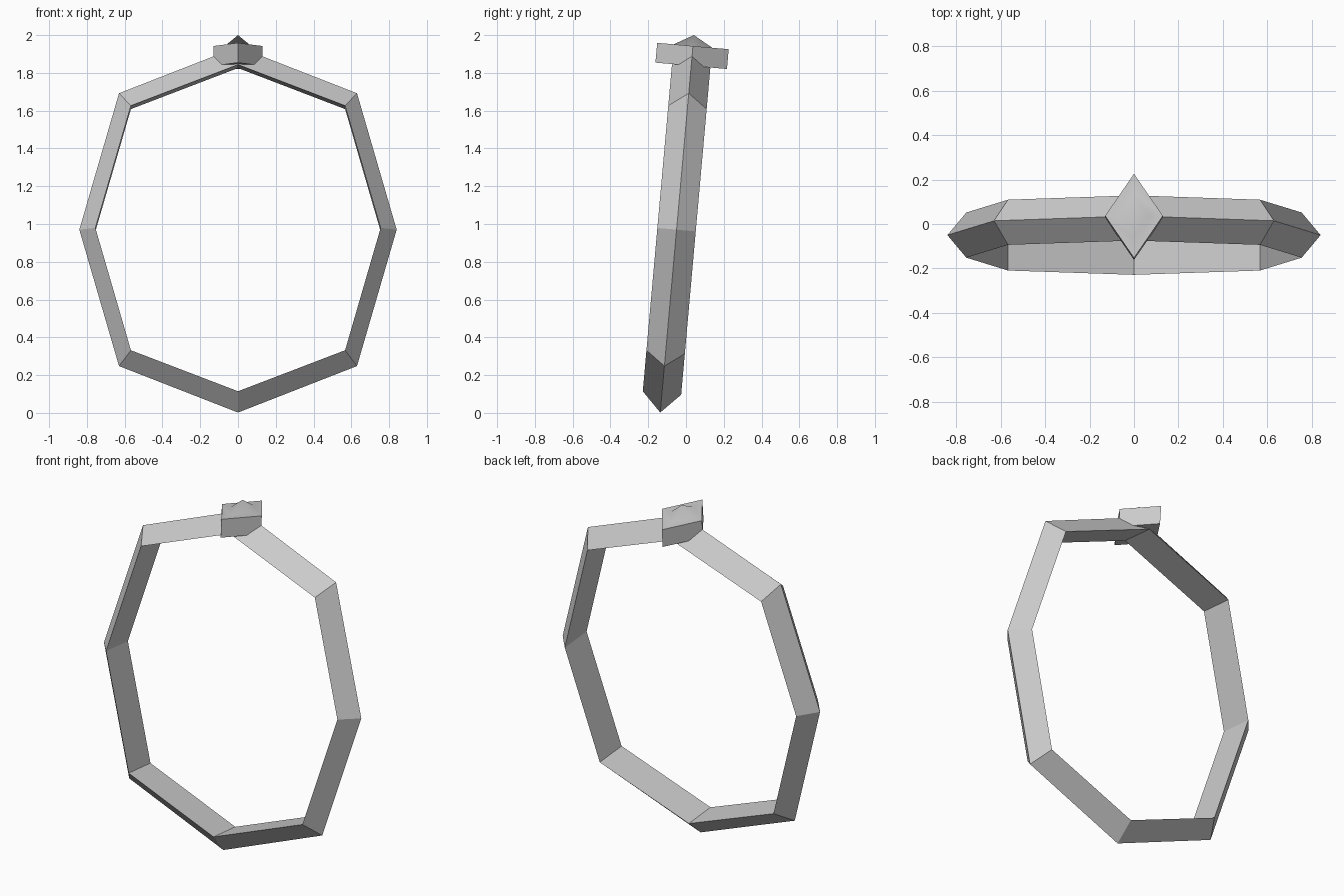
import bpy, bmesh
from math import radians
from mathutils import Matrix

cube = bpy.data.objects.get("Cube")
if cube:
    bpy.data.objects.remove(cube, do_unlink=True)

metal = bpy.data.materials.new("grey_metal")
metal.use_nodes = True
GREY = (0.6, 0.6, 0.6, 1)
metal.diffuse_color = GREY
metal.node_tree.nodes["Principled BSDF"].inputs["Base Color"].default_value = GREY

# Both parts share one backward lean around the ring centre
LEAN = Matrix.Translation((0, -0.05, 0.97)) @ Matrix.Rotation(radians(-5.1), 4, 'X')


def finish(bm, name):
    bmesh.ops.recalc_face_normals(bm, faces=bm.faces)
    bm.transform(LEAN)
    mesh = bpy.data.meshes.new(name)
    bm.to_mesh(mesh)
    bm.free()
    mesh.materials.append(metal)
    obj = bpy.data.objects.new(name, mesh)
    bpy.context.collection.objects.link(obj)
    return obj


def mirrored(top, diagonal, side):
    """Full octagon from one quarter's outline."""
    (a, b) = diagonal
    return [(0, top), (a, b), (side, 0), (a, -b), (0, -top), (-a, -b), (-side, 0), (-a, b)]


# Eight-sided band: outer ridge and a flat inner face
def build_band():
    bm = bmesh.new()
    outer = mirrored(0.972, (0.63, 0.725), 0.84)
    inner = mirrored(0.868, (0.567, 0.65), 0.755)
    loops = [[bm.verts.new((x, y, z)) for x, z in outline]
             for outline, y in ((outer, 0), (inner, -0.102), (inner, 0.102))]
    for k in range(3):
        a, b = loops[k], loops[(k + 1) % 3]
        for i in range(8):
            j = (i + 1) % 8
            bm.faces.new((a[i], a[j], b[j], b[i]))
    return finish(bm, "ring_band")


# Diamond-shaped setting with a small raised point on top
def build_setting():
    bm = bmesh.new()

    def rhombus(scale, z):
        w, d = 0.13 * scale, 0.19 * scale
        return [bm.verts.new(p) for p in ((w, 0, z), (0, d, z), (-w, 0, z), (0, -d, z))]

    base, rim, crown = rhombus(1, 0.871), rhombus(1, 0.976), rhombus(0.54, 0.976)
    tip = bm.verts.new((0, 0, 1.034))
    bm.faces.new(base)
    for i in range(4):
        j = (i + 1) % 4
        bm.faces.new((base[i], base[j], rim[j], rim[i]))
        bm.faces.new((rim[i], rim[j], crown[j], crown[i])).smooth = True
        bm.faces.new((crown[i], crown[j], tip)).smooth = True
    # Keep the rim crisp against the softly shaded top
    for v in rim:
        for e in v.link_edges:
            if e.other_vert(v) in rim:
                e.smooth = False
    return finish(bm, "diamond_setting")


build_band()
build_setting()
